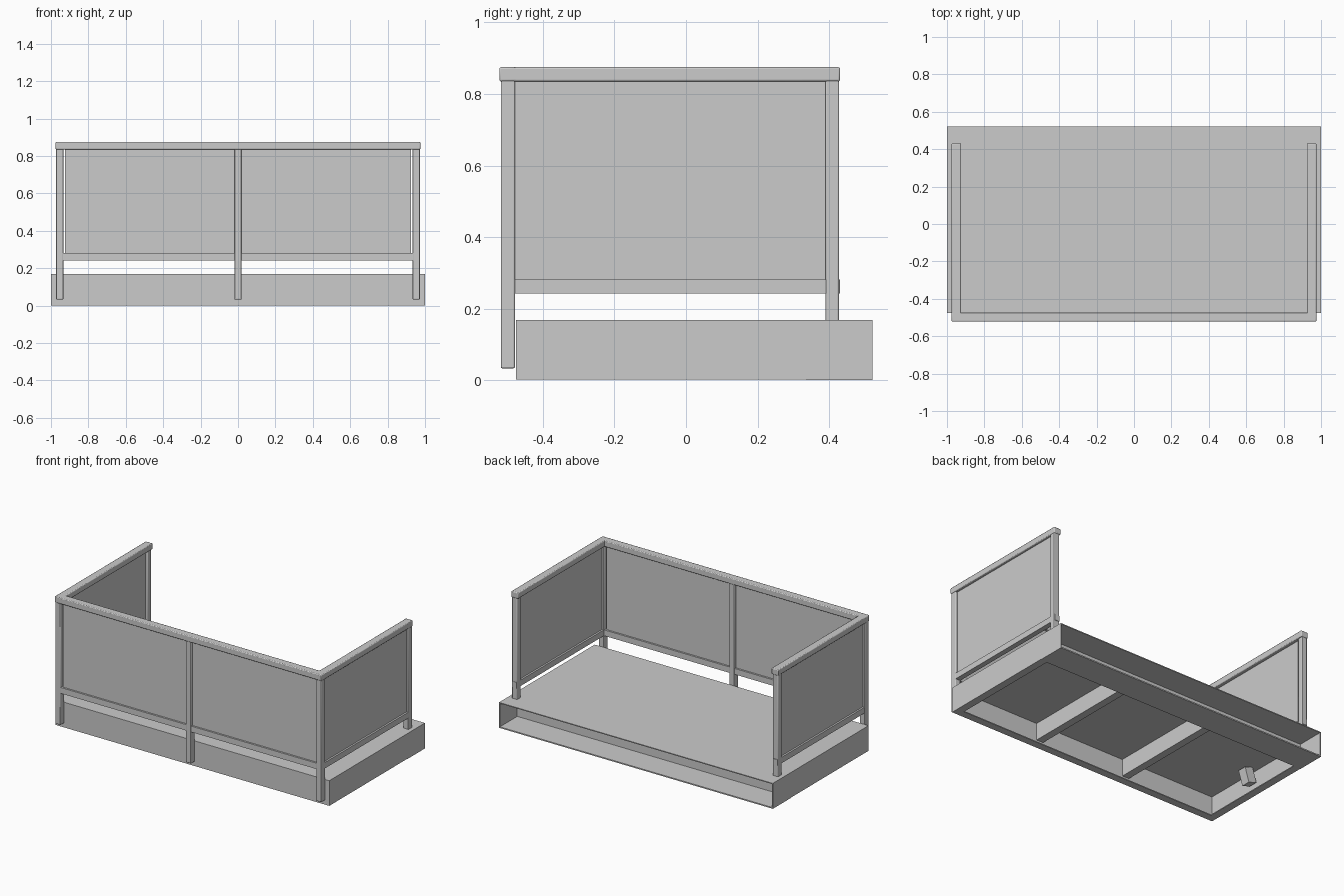
import bpy

if "Cube" in bpy.data.objects:
    bpy.data.objects.remove(bpy.data.objects["Cube"])


def box(name, x, y, z, bevel=0.0):
    """Axis-aligned box from (min, max) ranges, optionally with softened edges."""
    bpy.ops.mesh.primitive_cube_add(size=1, location=[(a + b) / 2 for a, b in (x, y, z)])
    ob = bpy.context.object
    ob.name = name
    ob.scale = [b - a for a, b in (x, y, z)]
    bpy.ops.object.transform_apply(location=False, rotation=False, scale=True)
    if bevel:
        m = ob.modifiers.new("soft_edges", 'BEVEL')
        m.width = bevel
        m.segments = 2
        bpy.ops.object.shade_smooth_by_angle()
    return ob


def both(name, x, y, z, bevel=0.0):
    """A box on the right and its mirror on the left."""
    box(name + "_right", x, y, z, bevel)
    box(name + "_left", (-x[1], -x[0]), y, z, bevel)


# Platform: thin deck sheet over an open-bottomed frame
F, B, T = -0.476, 0.522, 0.168
WEB = 0.335
box("deck_sheet", (-1, 1), (F, B), (T - 0.006, T))
box("front_skirt", (-1, 1), (F, F + 0.006), (0.003, T))
box("front_lip", (-1, 1), (F, F + 0.05), (0.002, 0.008))
both("side_skirt", (0.994, 1), (F, B), (0.003, T))
both("side_lip", (0.95, 1), (F, B), (0.002, 0.008))

# Outward-facing channel along the back
box("back_web", (-1, 1), (WEB, WEB + 0.006), (0.002, T))
box("back_flange", (-1, 1), (WEB, B), (0.0, 0.008))

# Joists and tilted drain stub under the deck
for name, x in (("joist_right", 0.305), ("joist_left", -0.355)):
    box(name, (x, x + 0.05), (F, WEB), (0.05, T - 0.003))
stub = box("drain_stub", (-0.97, -0.91), (-0.11, -0.05), (0.06, T - 0.01))
stub.rotation_euler.y = 0.3

# Posts
P0, P1 = 0.934, 0.972
front_y = (-0.518, -0.478)
both("front_post", (P0, P1), front_y, (0.033, 0.845), 0.004)
box("middle_post", (-0.019, 0.019), front_y, (0.033, 0.845), 0.004)
both("back_post", (P0, P1), (0.39, 0.428), (T - 0.004, 0.845), 0.004)

# Handrail running round three sides
rail_z = (0.835, 0.875)
box("front_handrail", (-0.975, 0.975), (-0.522, -0.472), rail_z, 0.005)
both("side_handrail", (0.925, 0.975), (-0.5, 0.431), rail_z, 0.005)

# Infill panels and their bottom rails
low_z = (0.242, 0.281)
both("front_panel", (0.015, 0.925), (-0.503, -0.493), (0.275, 0.845))
both("front_bottom_rail", (0.015, P0 + 0.003), (-0.515, -0.481), low_z)
both("side_panel", (0.948, 0.958), (-0.483, 0.395), (0.275, 0.845))
both("side_bottom_rail", (0.936, 0.970), (-0.483, 0.431), low_z)
